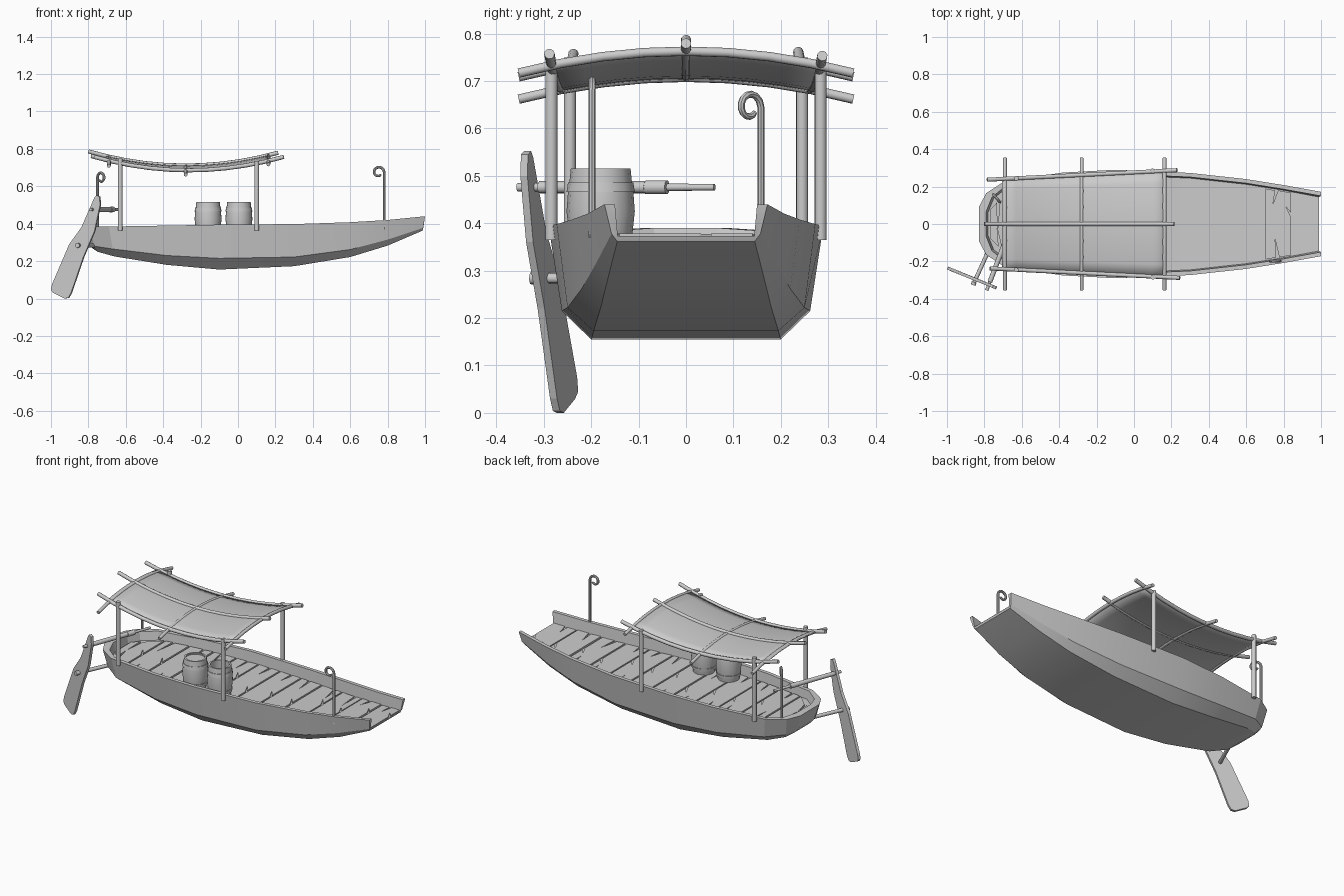
import bpy, bmesh, math, random
from mathutils import Vector

if "Cube" in bpy.data.objects:
    bpy.data.objects.remove(bpy.data.objects["Cube"])

random.seed(4)


def finish(name, bm, smooth=None):
    bmesh.ops.recalc_face_normals(bm, faces=bm.faces)
    me = bpy.data.meshes.new(name)
    bm.to_mesh(me)
    bm.free()
    ob = bpy.data.objects.new(name, me)
    bpy.context.collection.objects.link(ob)
    if smooth:
        bpy.ops.object.select_all(action='DESELECT')
        ob.select_set(True)
        bpy.context.view_layer.objects.active = ob
        bpy.ops.object.shade_smooth_by_angle(angle=math.radians(smooth))
    return ob


def tube(name, pts, r, sides=10):
    """Round rod along a path; r is one radius or one per point."""
    pts = [Vector(p) for p in pts]
    rs = r if isinstance(r, list) else [r] * len(pts)
    bm = bmesh.new()
    rings, side = [], None
    for i, p in enumerate(pts):
        t = (pts[min(i + 1, len(pts) - 1)] - pts[max(i - 1, 0)]).normalized()
        side = t.orthogonal() if side is None else side - t * side.dot(t)
        side.normalize()
        up = t.cross(side)
        rings.append([bm.verts.new(p + rs[i] * (side * math.cos(a) + up * math.sin(a)))
                      for a in (2 * math.pi * k / sides for k in range(sides))])
    for a, b in zip(rings, rings[1:]):
        for k in range(sides):
            j = (k + 1) % sides
            bm.faces.new((a[k], a[j], b[j], b[k]))
    bm.faces.new(rings[0])
    bm.faces.new(rings[-1])
    return finish(name, bm, 40)


def lerp_table(table, x):
    for (x0, v0), (x1, v1) in zip(table, table[1:]):
        if x <= x1:
            return v0 + (v1 - v0) * (x - x0) / (x1 - x0)
    return table[-1][1]


# Hull: per station rail, chine and bottom as (x, half width, z), then deck z
stations = [
    ((-.83, .09, .39), (-.80, .085, .295), (-.78, .07, .27), .335),
    ((-.79, .165, .385), (-.77, .145, .28), (-.75, .115, .25), .335),
    ((-.69, .23, .385), (-.67, .21, .265), (-.66, .16, .225), .335),
    ((-.38, .275, .39), (-.38, .25, .23), (-.38, .19, .18), .33),
    ((-.10, .29, .395), (-.10, .262, .215), (-.10, .20, .155), .33),
    ((.30, .273, .398), (.30, .25, .222), (.30, .195, .173), .33),
    ((.60, .24, .408), (.60, .22, .262), (.60, .18, .222), .337),
    ((.80, .208, .42), (.80, .19, .315), (.80, .165, .283), .35),
    ((1.0, .172, .44), (.99, .157, .378), (.985, .145, .362), .373),
]
bm = bmesh.new()
rings = []
for i, (top, chine, low, dz) in enumerate(stations):
    dx = (.04, .03, .01)[i] if i < 3 else 0
    inner = (top[0] + dx, top[1] - .022, top[2])
    deck = (top[0] + dx + (.01 if i < 3 else 0) - (.01 if i == 8 else 0), top[1] - .028, dz)
    half = [inner, top, chine, low]
    loop = [deck] + half
    loop += [(x, -y, z) for x, y, z in reversed(loop)]
    rings.append([bm.verts.new(p) for p in loop])
for a, b in zip(rings, rings[1:]):
    for k in range(10):
        j = (k + 1) % 10
        bm.faces.new((a[k], a[j], b[j], b[k]))
s = rings[0]
for idx in ((2, 3, 6, 7), (3, 4, 5, 6), (1, 2, 7, 8), (0, 1, 8, 9)):
    bm.faces.new([s[k] for k in idx])
b = rings[-1]
for idx in ((0, 1, 2, 3), (9, 8, 7, 6), (0, 3, 4, 5, 6, 9)):
    bm.faces.new([b[k] for k in idx])
finish("hull", bm, 20)

# Deck planks with split ends and cracked edges
width = [(st[0][0] + (.05 if i < 3 else 0), st[0][1] - .034) for i, st in enumerate(stations)]
deck_z = [(st[0][0], st[3]) for st in stations]
edges = [-.775 + .1473 * i for i in range(13)]
for n, (xa, xb) in enumerate(zip(edges, edges[1:])):
    x0, x1 = xa + .005, min(xb - .005, .985)
    w0, w1 = lerp_table(width, x0), lerp_table(width, x1)
    wm = min(w0, w1)
    pts = []
    for sgn in (-1, 1):
        f = random.uniform(.3, .7)
        xm = x0 + (x1 - x0) * f
        we = w0 + (w1 - w0) * f
        end = [(x0, -w0), (xm - .008, -we), (xm + random.uniform(-.02, .02), -we + random.uniform(.07, .15)),
               (xm + .008, -we), (x1, -w1)]
        ys = random.uniform(-.3, .3) * wm
        crack = [(x1, ys - .012), (x1 - .03, ys + .05), (x1, ys + .012)]
        if sgn < 0:
            pts += end + crack
        else:
            pts += [(x, -y) for x, y in reversed(end)]
    bm = bmesh.new()
    lift = random.uniform(.009, .014)
    f = bm.faces.new([bm.verts.new((x, y, lerp_table(deck_z, x) - .003)) for x, y in pts])
    ext = bmesh.ops.extrude_face_region(bm, geom=[f])
    for v in ext["geom"]:
        if isinstance(v, bmesh.types.BMVert):
            v.co.z += lift
    finish(f"deck_plank_{n + 1}", bm)


# Canopy surface: sags along the boat, arches across it
def canopy(x, y):
    return .708 + .28 * (x + .28) ** 2 - .37 * y * y


def half_w(x):
    return .24 + (x + .72) * .05


bm = bmesh.new()
NX, NY = 12, 8
grid = []
for i in range(NX + 1):
    row = []
    for j in range(NY + 1):
        v = j / NY * 2 - 1
        x = -.705 + .875 * i / NX
        y = v * (half_w(x) + .005)
        row.append(bm.verts.new((x, y, canopy(x, y))))
    grid.append(row)
for i in range(NX):
    for j in range(NY):
        bm.faces.new((grid[i][j], grid[i + 1][j], grid[i + 1][j + 1], grid[i][j + 1]))
cloth = finish("canopy_cloth", bm, 40)
mod = cloth.modifiers.new("thickness", 'SOLIDIFY')
mod.thickness = .008
mod.offset = 0

# Long and cross poles of the canopy
for name, v, xa, xb in (("front", -1, -.77, .245), ("middle", 0, -.80, .215), ("back", 1, -.785, .23)):
    xs = [xa + (xb - xa) * i / 10 for i in range(11)]
    tube(f"canopy_{name}_pole", [(x, v * half_w(x), canopy(x, v * half_w(x)) + .003) for x in xs], .011)
for n, x in enumerate((-.69, -.28, .163)):
    ys = [-.353 + .706 * i / 8 for i in range(9)]
    tube(f"canopy_cross_pole_{n + 1}", [(x, y, canopy(x, y)) for y in ys], .01)

# Posts
for name, x, y, z in (("stern", -.63, .245, .75), ("mid", .1, .284, .735)):
    for side, sg in (("front", -1), ("back", 1)):
        tube(f"{name}_{side}_post", [(x, sg * y, .365), (x, sg * y, z)], .013)


# Curled lantern hooks
def hook(name, x, y, z0, z1, d):
    path = [(0, z0), (0, z1)]
    for i in range(1, 13):
        a = math.pi - i * math.radians(27)
        r = .031 - .0011 * i
        path.append((.031 + r * math.cos(a), z1 + r * math.sin(a)))
    tube(name, [(x + d[0] * u, y + d[1] * u, z) for u, z in path], [.0075] * 9 + [.007] * 4 + [.005], 8)


hook("bow_hook", .782, -.198, .37, .675, (-1, 0))
hook("stern_hook", -.752, .158, .34, .645, (.65, -.76))

# Barrels: hoops are steps in the turned profile
prof = [(0, .335), (.060, .335), (.064, .36), (.068, .36), (.070, .378), (.067, .378), (.072, .425),
        (.069, .466), (.072, .466), (.069, .486), (.066, .486), (.063, .516), (.053, .516)]
for name, x, inner_z in (("closed_barrel", -.16, .506), ("open_barrel", .005, .43)):
    bm = bmesh.new()
    vs = [bm.verts.new((x + r, -.18, z)) for r, z in prof + [(.055, inner_z), (0, inner_z)]]
    es = [bm.edges.new(p) for p in zip(vs, vs[1:])]
    bmesh.ops.spin(bm, geom=vs + es, cent=(x, -.18, 0), axis=(0, 0, 1), angle=2 * math.pi, steps=16)
    bmesh.ops.remove_doubles(bm, verts=bm.verts, dist=.0005)
    finish(name, bm, 30)

# Steering oar: flat blade in an upright slanted plane
outline = [(-.765, .54), (-.755, .552), (-.738, .545), (-.735, .50), (-.765, .36), (-.825, .22), (-.89, .03),
           (-.905, .004), (-.925, 0), (-.985, .03), (-1.0, .045), (-.995, .075), (-.90, .29), (-.845, .36)]
outline[-1] = (-.835, .38)
nrm = Vector((.374, .927, 0)) * .008
bm = bmesh.new()
flat = [Vector((x + .003 if x < -.99 else x, -.34 - .404 * (x + .74), z)) for x, z in outline]
a = [bm.verts.new(p - nrm) for p in flat]
b = [bm.verts.new(p + nrm) for p in flat]
bm.faces.new(a)
bm.faces.new(b)
for k in range(len(a)):
    j = (k + 1) % len(a)
    bm.faces.new((a[k], a[j], b[j], b[k]))
finish("steering_oar", bm)

# Oar handle and pivot rod
def on_handle(y):
    return (-.63 + .38 * (y - .06), y, .476)


tube("oar_handle", [on_handle(y) for y in (-.355, -.31, -.309, -.085, -.084, -.04, -.039, .06)],
     [.009, .009, .013, .013, .015, .015, .008, .007])
tube("oar_pivot", [(-.86, -.327, .284), (-.855, -.312, .284), (-.854, -.311, .284), (-.74, -.06, .284)],
     [.013, .013, .011, .011])
